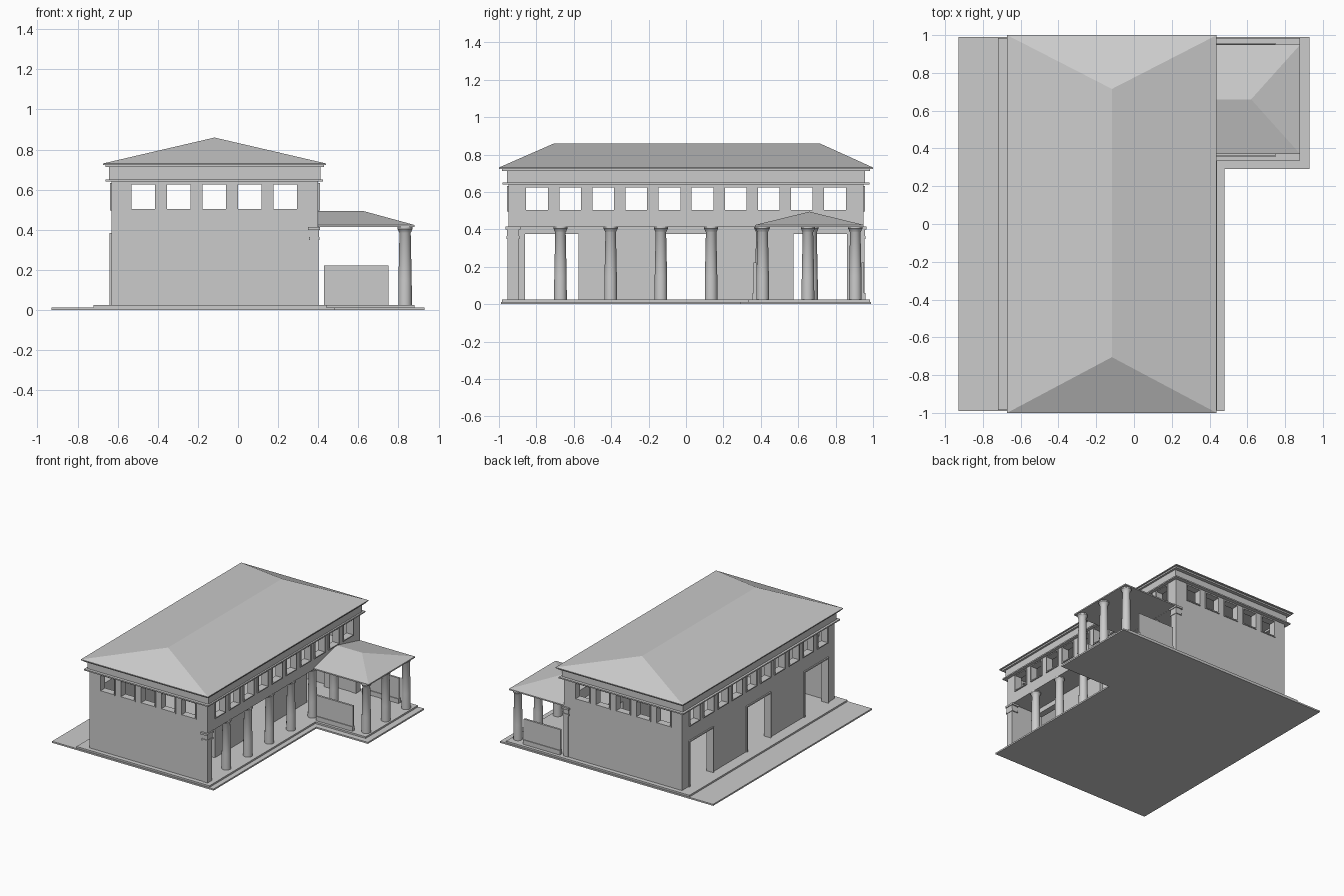
import bpy, bmesh, math
from mathutils import Vector

if "Cube" in bpy.data.objects:
    bpy.data.objects.remove(bpy.data.objects["Cube"])


def finish(name, bm):
    bmesh.ops.remove_doubles(bm, verts=bm.verts, dist=1e-5)
    bmesh.ops.recalc_face_normals(bm, faces=bm.faces)
    me = bpy.data.meshes.new(name)
    bm.to_mesh(me)
    bm.free()
    ob = bpy.data.objects.new(name, me)
    bpy.context.collection.objects.link(ob)
    return ob


def extrude(bm, vec):
    r = bmesh.ops.extrude_face_region(bm, geom=bm.faces[:], use_keep_orig=True)
    vs = [g for g in r["geom"] if isinstance(g, bmesh.types.BMVert)]
    bmesh.ops.translate(bm, verts=vs, vec=vec)


def prism(name, outline, z0, z1):
    bm = bmesh.new()
    bm.faces.new([bm.verts.new((x, y, z0)) for x, y in outline])
    extrude(bm, (0, 0, z1 - z0))
    return finish(name, bm)


def box(name, x0, x1, y0, y1, z0, z1):
    return prism(name, [(x0, y0), (x1, y0), (x1, y1), (x0, y1)], z0, z1)


def panel(name, axis, pos, depth, solids, holes):
    """Upright sheet at axis = pos, made of rectangles (u0, u1, z0, z1) minus holes."""
    rects = solids + holes
    us = sorted({round(v, 4) for r in rects for v in r[:2]})
    zs = sorted({round(v, 4) for r in rects for v in r[2:]})
    inside = lambda u, z, rs: any(a < u < b and c < z < d for a, b, c, d in rs)
    point = lambda u, z: (u, pos, z) if axis == "y" else (pos, u, z)
    bm = bmesh.new()
    for u0, u1 in zip(us, us[1:]):
        for z0, z1 in zip(zs, zs[1:]):
            u, z = (u0 + u1) / 2, (z0 + z1) / 2
            if inside(u, z, solids) and not inside(u, z, holes):
                bm.faces.new([bm.verts.new(point(*c)) for c in
                              ((u0, z0), (u1, z0), (u1, z1), (u0, z1))])
    bmesh.ops.remove_doubles(bm, verts=bm.verts, dist=1e-5)
    extrude(bm, (0, depth, 0) if axis == "y" else (depth, 0, 0))
    return finish(name, bm)


def roof(name, x0, x1, y0, y1, z0, z1, ridge_a, ridge_b, top):
    bm = bmesh.new()
    ring = [[bm.verts.new((x, y, z)) for x, y in
             ((x0, y0), (x1, y0), (x1, y1), (x0, y1))] for z in (z0, z1)]
    bm.faces.new(ring[0])
    for i in range(4):
        j = (i + 1) % 4
        bm.faces.new((ring[0][i], ring[0][j], ring[1][j], ring[1][i]))
    a, b = (bm.verts.new((*p, top)) for p in (ridge_a, ridge_b))
    c = ring[1]
    if ridge_a[0] == ridge_b[0]:
        faces = ((c[0], c[1], a), (c[2], c[3], b), (c[1], c[2], b, a), (c[3], c[0], a, b))
    else:
        faces = ((c[3], c[0], a), (c[1], c[2], b), (c[0], c[1], b, a), (c[2], c[3], a, b))
    for f in faces:
        bm.faces.new(f)
    return finish(name, bm)


def column(name, x, y):
    prof = [(0, .02), (.034, .02), (.034, .04), (.033, .15), (.028, .385),
            (.031, .39), (.036, .402), (.038, .404), (.038, .416), (0, .416)]
    bm = bmesh.new()
    vs = [bm.verts.new((x + r, y, z)) for r, z in prof]
    es = [bm.edges.new(p) for p in zip(vs, vs[1:])]
    bmesh.ops.spin(bm, geom=vs + es, cent=(x, y, 0), axis=(0, 0, 1),
                   angle=2 * math.pi, steps=24)
    ob = finish(name, bm)
    bpy.context.view_layer.objects.active = ob
    ob.select_set(True)
    bpy.ops.object.shade_smooth_by_angle(angle=math.radians(35))
    ob.select_set(False)


def grown(r, m, sill=None):
    return (r[0] - m, r[1] + m, r[2] - (m if sill is None else sill), r[3] + m)


# stepped base
prism("lower_step", [(-.93, -.99), (.48, -.99), (.48, .29), (.93, .29),
                     (.93, .99), (-.93, .99)], 0, .012)
prism("upper_step", [(-.72, -.985), (.44, -.985), (.44, .335), (.88, .335),
                     (.88, .985), (-.72, .985)], .012, .025)

# window and door positions
T, F, PX = .05, .025, .2
end_win = [(x - .058, x + .058, .505, .625) for x in [-.118 + .177 * i for i in range(-2, 3)]]
side_win = [(y - .058, y + .058, .505, .625) for y in [.177 * (i - 4.5) for i in range(10)]]
doors = [(y - .143, y + .143, F, .375) for y in (-.717, 0, .717)]

# main walls
for s, tag in ((-1, "front"), (1, "back")):
    panel(tag + "_wall", "y", .95 * s, -T * s, [(-.63, .4, F, .645)], end_win)
    panel(tag + "_window_frames", "y", .957 * s, -.012 * s,
          [grown(w, .008) for w in end_win], end_win)
S = .95 - T
panel("left_wall", "x", -.63, T, [(-S, S, F, .645)], doors + side_win)
panel("right_upper_wall", "x", .4, -T, [(-S, S, .413, .645)], side_win)
panel("left_window_frames", "x", -.638, .012, [grown(w, .008) for w in side_win], side_win)
panel("right_window_frames", "x", .408, -.012, [grown(w, .008) for w in side_win], side_win)
panel("left_door_frames", "x", -.64, .014, [grown(d, .01, 0) for d in doors], doors)

# recessed wall and ceiling behind the colonnade
panel("colonnade_wall", "x", PX, -T, [(-S, S, F, .413)], doors)
box("colonnade_ceiling", PX - T, .4 - T, -S, S, .413, .425)

# corner pilasters with banded capitals
for s, tag in ((-1, "front"), (1, "back")):
    for part, g, z0, z1 in (("shaft", .004, F, .35), ("capital_band", .011, .35, .365),
                            ("capital_neck", .006, .365, .4), ("capital_top", .015, .4, .415)):
        y0, y1 = sorted((s * (.95 + g), s * (.90 - g)))
        box(f"{tag}_pilaster_{part}", .364 - g, .4 + g * .6, y0, y1, z0, z1)

# entablature and main roof
box("string_course", -.66, .425, -.98, .98, .64, .65)
box("frieze", -.642, .412, -.957, .957, .65, .712)
box("cornice", -.66, .428, -.985, .985, .712, .724)
roof("main_roof", -.672, .438, -1, 1, .724, .731, (-.117, -.705), (-.117, .715), .86)

# porch roof
roof("porch_roof", .4, .88, .37, .95, .414, .424, (.4, .66), (.62, .66), .495)

# columns
for i in range(6):
    column("colonnade_column", .368, .2685 * (i - 2.5))
for y in (.41, .652, .905):
    column("porch_column", .833, y)

# low porch screens with plinths
for y, tag in ((.37, "front"), (.945, "back")):
    box(tag + "_screen", .43, .75, y - .008, y + .008, F, .222)
    box(tag + "_screen_plinth", .43, .75, y - .014, y + .014, F, .06)
